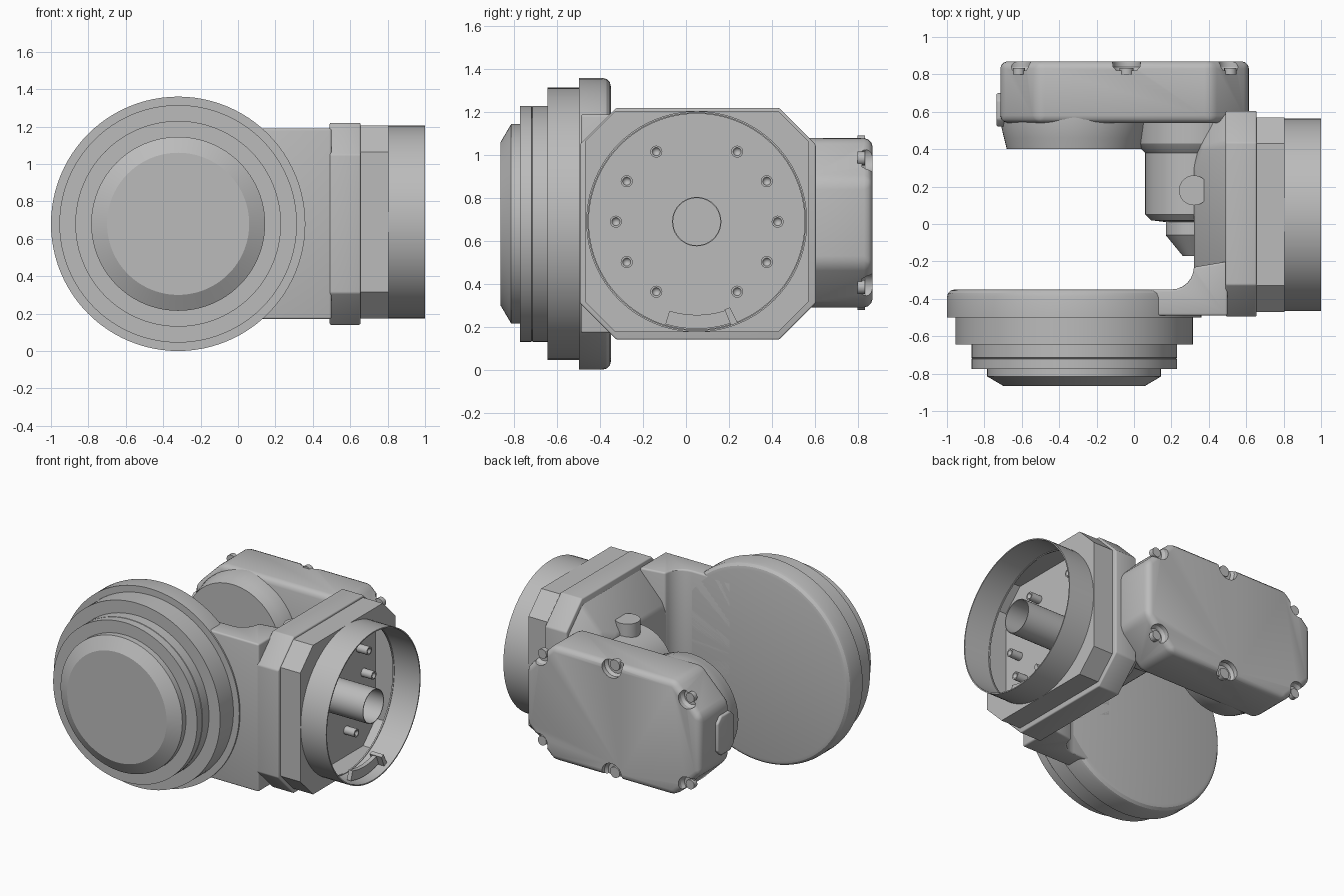
import bpy, bmesh, math
from mathutils import Vector

if "Cube" in bpy.data.objects:
    bpy.data.objects.remove(bpy.data.objects["Cube"])

grey = bpy.data.materials.new("machine_grey")
grey.diffuse_color = (0.5, 0.5, 0.5, 1)
grey.use_nodes = True
grey.node_tree.nodes["Principled BSDF"].inputs["Base Color"].default_value = grey.diffuse_color


def finish(name, bm, bevel=0.0, segs=3, angle=30):
    """Bevel the sharp edges, then make a smooth-shaded object."""
    bmesh.ops.remove_doubles(bm, verts=bm.verts, dist=1e-5)
    bmesh.ops.recalc_face_normals(bm, faces=bm.faces)
    if bevel:
        sharp = [e for e in bm.edges if e.is_manifold and e.calc_face_angle(0) > 0.3]
        bmesh.ops.bevel(bm, geom=sharp, offset=bevel, segments=segs,
                        profile=0.5, affect='EDGES', clamp_overlap=True)
    me = bpy.data.meshes.new(name)
    bm.to_mesh(me)
    bm.free()
    me.materials.append(grey)
    ob = bpy.data.objects.new(name, me)
    bpy.context.collection.objects.link(ob)
    me.shade_smooth()
    me.set_sharp_from_angle(angle=math.radians(angle))
    return ob


def place(axis, a, b, t):
    """Point from two in-plane coordinates and a distance along the axis."""
    return {'X': (t, a, b), 'Y': (a, t, b), 'Z': (a, b, t)}[axis]


def lathe(name, axis, centre, profile, n=64, closed=False):
    """Turn (radius, distance) pairs about an axis; zero radius closes the end."""
    bm = bmesh.new()
    rings = []
    for r, t in profile:
        rings.append([bm.verts.new(place(axis,
                      centre[0] + r * math.cos(2 * math.pi * i / n),
                      centre[1] + r * math.sin(2 * math.pi * i / n), t))
                      for i in range(n)] if r else [bm.verts.new(place(axis, *centre, t))])
    pairs = list(zip(rings, rings[1:]))
    if closed:
        pairs.append((rings[-1], rings[0]))
    for p, q in pairs:
        for i in range(n):
            j = (i + 1) % n
            loop = [p[i % len(p)], p[j % len(p)], q[j % len(q)], q[i % len(q)]]
            bm.faces.new(list(dict.fromkeys(loop)))
    return finish(name, bm)


def prism(name, axis, outline, t0, t1, bevel=0.0):
    bm = bmesh.new()
    lo = [bm.verts.new(place(axis, *p, t0)) for p in outline]
    hi = [bm.verts.new(place(axis, *p, t1)) for p in outline]
    bm.faces.new(lo)
    bm.faces.new(hi)
    for i in range(len(lo)):
        j = (i + 1) % len(lo)
        bm.faces.new((lo[i], lo[j], hi[j], hi[i]))
    return finish(name, bm, bevel)


def octagon(a0, a1, b0, b1, c):
    return [(a0 + c, b0), (a1 - c, b0), (a1, b0 + c), (a1, b1 - c),
            (a1 - c, b1), (a0 + c, b1), (a0, b1 - c), (a0, b0 + c)]


def hull(name, points, bevel):
    bm = bmesh.new()
    for p in points:
        bm.verts.new(p)
    bmesh.ops.convex_hull(bm, input=bm.verts)
    bmesh.ops.dissolve_limit(bm, angle_limit=0.02, verts=bm.verts, edges=bm.edges)
    return finish(name, bm, bevel)


def cut(ob, cutters):
    for c in cutters:
        m = ob.modifiers.new("cut", 'BOOLEAN')
        m.operation, m.solver, m.object = 'DIFFERENCE', 'EXACT', c
        bpy.context.view_layer.objects.active = ob
        bpy.ops.object.modifier_apply(modifier=m.name)
        bpy.data.objects.remove(c)
    ob.data.set_sharp_from_angle(angle=math.radians(30))


# Stepped round housing at the front
hub = (-0.32, 0.68)
lathe("round_housing", 'Y', hub, [
    (0, -0.35), (0.64, -0.35), (0.66, -0.355), (0.675, -0.37), (0.68, -0.39),
    (0.68, -0.50), (0.635, -0.50), (0.635, -0.645), (0.55, -0.645), (0.55, -0.715),
    (0.545, -0.718), (0.55, -0.721), (0.55, -0.775), (0.465, -0.775),
    (0.465, -0.815), (0.38, -0.865), (0, -0.865)], 96)

# Arm from the housing to the wall, with a rounded inner corner
arc = [(0.20 + 0.12 * math.sin(a), -0.23 - 0.12 * math.cos(a))
       for a in (math.pi / 2 * i / 6 for i in range(7))]
prism("side_arm", 'Z', [(-0.1, -0.35)] + arc + [(0.5, -0.2), (0.5, -0.49), (-0.1, -0.49)],
      0.17, 1.19, 0.012)

# Tapered wall between the arm and the mounting block
sections = [(0.32, octagon(-0.30, 0.39, 0.40, 0.96, 0.10)),
            (0.36, octagon(-0.38, 0.53, 0.36, 1.00, 0.12)),
            (0.50, octagon(-0.49, 0.595, 0.17, 1.19, 0.16))]
hull("tapered_wall", [(x, y, z) for x, o in sections for y, z in o], 0.02)

# Mounting block and hollow flange
prism("mounting_block", 'X', octagon(-0.495, 0.605, 0.14, 1.22, 0.17), 0.49, 0.655, 0.008)
port = (0.05, 0.69)
flange = prism("flange", 'X', octagon(-0.47, 0.57, 0.175, 1.205, 0.14), 0.655, 0.805)
cut(flange, [prism("cutter", 'X', octagon(-0.46, 0.56, 0.185, 1.195, 0.137), 0.66, 0.795),
             lathe("cutter", 'X', port, [(0, 0.7), (0.503, 0.7), (0.503, 0.9), (0, 0.9)], 96)])

# Open collar, centre tube and ring of screws
lathe("collar", 'X', port, [(0.515, 0.795), (0.515, 1.0), (0.507, 1.0), (0.507, 0.795)], 96, True)
lathe("cable_tube", 'X', port, [(0.115, 0.655), (0.115, 1.0), (0.11, 1.0), (0.11, 0.655)], 40, True)
for k in range(12):
    if k in (3, 9):
        continue
    a = math.radians(30 * k)
    lathe("screw", 'X', (port[0] + 0.377 * math.cos(a), port[1] + 0.377 * math.sin(a)),
          [(0, 0.65), (0.028, 0.65), (0.028, 0.74), (0.019, 0.74), (0, 0.71)], 16)

# Curved tab and clip inside the collar
rim = [(r, math.radians(d)) for r, ds in ((0.435, range(253, 290, 6)), (0.5, range(289, 252, -6)))
       for d in ds]
prism("curved_tab", 'X', [(port[0] + r * math.cos(a), port[1] + r * math.sin(a))
                          for r, a in rim], 0.90, 0.93)
prism("clip", 'X', [(0.18, 0.28), (0.205, 0.29), (0.24, 0.22), (0.21, 0.205)], 0.88, 0.97)

# Motor box at the back, with screw pockets along its rear edge
box = prism("motor_box", 'Y', octagon(-0.715, 0.615, 0.29, 1.08, 0.20), 0.54, 0.87, 0.04)
pockets = [(x, 0.685 + s * h, r) for s in (-1, 1)
           for x, h, r in ((-0.615, 0.30, 0.065), (-0.04, 0.37, 0.075), (0.515, 0.30, 0.065))]
cut(box, [lathe("cutter", 'Y', (x, z), [(0, 0.82), (r * 0.8, 0.82), (r, 0.84), (r, 0.9), (0, 0.9)], 24)
          for x, z, r in pockets])
for x, z, r in pockets:
    lathe("pocket_screw", 'Y', (x, z), [(0, 0.80), (r * 0.5, 0.80), (r * 0.5, 0.835), (0, 0.835)], 16)
lathe("motor_boss", 'Y', (-0.32, 0.685),
      [(0, 0.40), (0.36, 0.40), (0.375, 0.46), (0.392, 0.53), (0.392, 0.60), (0, 0.60)])
prism("end_plate", 'X', octagon(0.52, 0.70, 0.55, 0.82, 0.04), -0.735, -0.69, 0.01)

# Stepped joint between the motor box and the wall, with a round port on top
lathe("wall_joint", 'Y', (0.32, 0.685), [
    (0, 0.56), (0.30, 0.56), (0.30, 0.43), (0.28, 0.40), (0.26, 0.38), (0.26, 0.05),
    (0.23, 0.02), (0.15, 0.01), (0.15, -0.06), (0.06, -0.17), (0, -0.17)])
lathe("top_port", 'Z', (0.32, 0.18), [(0, 0.8), (0.08, 0.8), (0.08, 1.03), (0, 1.03)], 32)
